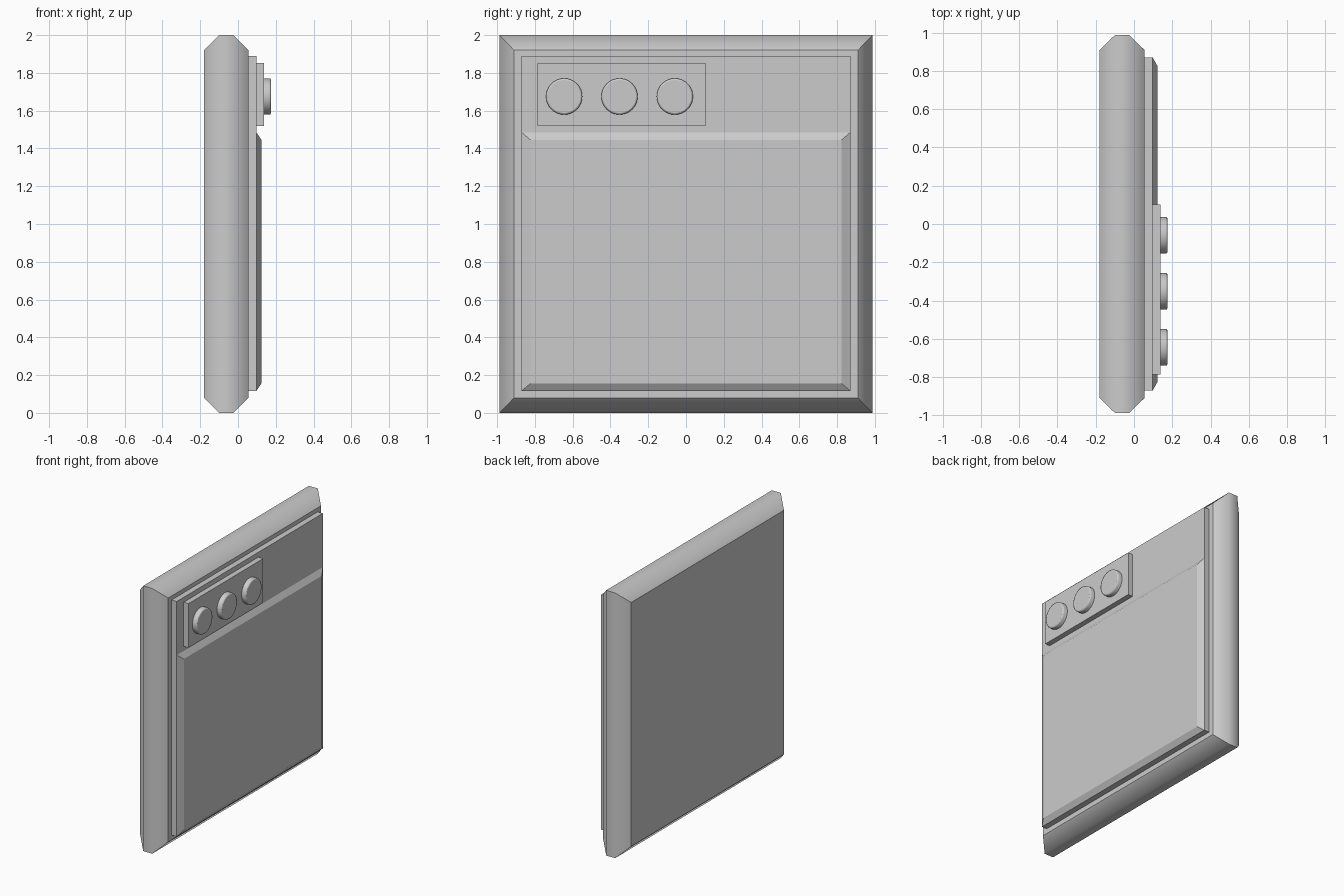
import bpy, bmesh, math
from mathutils import Matrix

if "Cube" in bpy.data.objects:
    bpy.data.objects.remove(bpy.data.objects["Cube"])


def finish(bm, name):
    bmesh.ops.recalc_face_normals(bm, faces=bm.faces)
    mesh = bpy.data.meshes.new(name)
    bm.to_mesh(mesh)
    bm.free()
    obj = bpy.data.objects.new(name, mesh)
    bpy.context.collection.objects.link(obj)
    return obj


def loft(name, rings, smooth_rim=False):
    """Stack rectangles (x, y0, y1, z0, z1) along x into a closed solid."""
    bm = bmesh.new()
    loops = [[bm.verts.new((x, y, z)) for y, z in
              ((y0, z0), (y1, z0), (y1, z1), (y0, z1))]
             for x, y0, y1, z0, z1 in rings]
    for a, b in zip(loops, loops[1:]):
        for i in range(4):
            j = (i + 1) % 4
            f = bm.faces.new((a[i], a[j], b[j], b[i]))
            f.smooth = smooth_rim
    bm.faces.new(loops[0])
    bm.faces.new(loops[-1])
    if smooth_rim:
        # only the edges running around the rim stay soft
        inner = [set(l) for l in loops[1:-1]]
        for e in bm.edges:
            e.smooth = any(set(e.verts) <= l for l in inner)
    return finish(bm, name)


def knob(name, y, z, x0=0.13, x1=0.175, r=0.096, chamfer=0.009):
    bm = bmesh.new()
    bmesh.ops.create_cone(bm, cap_ends=True, segments=32, radius1=r,
                          radius2=r, depth=x1 - x0)
    bmesh.ops.transform(bm, verts=bm.verts, matrix=Matrix.Translation(
        ((x0 + x1) / 2, y, z)) @ Matrix.Rotation(math.pi / 2, 4, 'Y'))
    rim = [e for e in bm.edges if all(v.co.x > x1 - 1e-4 for v in e.verts)]
    bmesh.ops.bevel(bm, geom=rim, offset=chamfer, segments=2,
                    profile=0.5, affect='EDGES')
    for f in bm.faces:
        f.smooth = abs(f.normal.x) < 0.95
    return finish(bm, name)


# Thick body with a rounded rim
loft("body", [
    (-0.18, -0.91, 0.91, 0.08, 1.92),
    (-0.10, -0.987, 0.987, 0.0, 2.0),
    (-0.025, -0.987, 0.987, 0.0, 2.0),
    (0.055, -0.91, 0.91, 0.08, 1.92)], smooth_rim=True)

# Raised backing panel
loft("backing_panel", [(0.045, -0.87, 0.87, 0.117, 1.89),
                       (0.098, -0.87, 0.87, 0.117, 1.89)])

# Door panel with bevelled border
loft("door_panel", [(0.098, -0.87, 0.87, 0.117, 1.485),
                    (0.124, -0.823, 0.823, 0.156, 1.445)])

# Control plate and its three knobs
loft("control_plate", [(0.09, -0.787, 0.103, 1.52, 1.853),
                       (0.138, -0.787, 0.103, 1.52, 1.853)])
for i in range(3):
    knob(f"knob_{i + 1}", -0.645 + 0.293 * i, 1.675)
